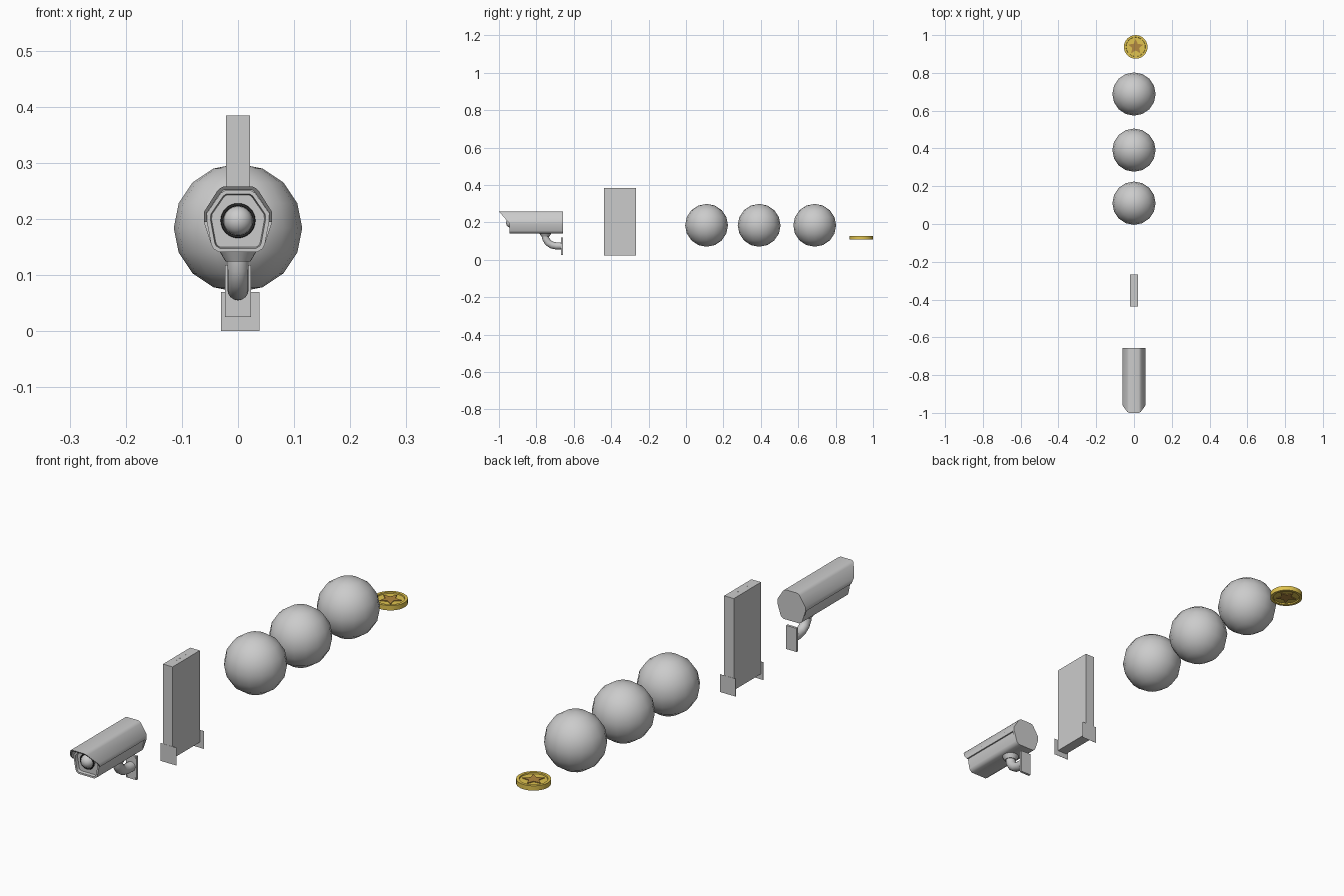
import bpy, bmesh, math
from mathutils import Vector, Matrix

if "Cube" in bpy.data.objects:
    bpy.data.objects.remove(bpy.data.objects["Cube"])


def material(name, rgb):
    m = bpy.data.materials.new(name)
    m.diffuse_color = (*rgb, 1)
    m.use_nodes = True
    m.node_tree.nodes["Principled BSDF"].inputs["Base Color"].default_value = m.diffuse_color
    return m


def finish(name, bm, mat=None, smooth=True):
    bmesh.ops.recalc_face_normals(bm, faces=bm.faces)
    me = bpy.data.meshes.new(name)
    bm.to_mesh(me)
    bm.free()
    ob = bpy.data.objects.new(name, me)
    bpy.context.collection.objects.link(ob)
    if mat:
        me.materials.append(mat)
    if smooth:
        bpy.ops.object.select_all(action='DESELECT')
        ob.select_set(True)
        bpy.context.view_layer.objects.active = ob
        bpy.ops.object.shade_smooth_by_angle(angle=math.radians(35))
    return ob


def loft(bm, front, back):
    """Closed solid between two matching loops; returns the first cap."""
    a = [bm.verts.new(p) for p in front]
    b = [bm.verts.new(p) for p in back]
    n = len(a)
    cap = bm.faces.new(a)
    bm.faces.new(b[::-1])
    for i in range(n):
        bm.faces.new((a[i], b[i], b[(i + 1) % n], a[(i + 1) % n]))
    bmesh.ops.recalc_face_normals(bm, faces=bm.faces)
    return cap


def mirrored(half):
    return half + [(-x, z) for x, z in reversed(half)]


def box(name, lo, hi):
    bm = bmesh.new()
    lo, hi = Vector(lo), Vector(hi)
    bmesh.ops.create_cube(bm, size=1, matrix=Matrix.Translation((lo + hi) / 2)
                          @ Matrix.Diagonal((*(hi - lo), 1)))
    return finish(name, bm, smooth=False)


def cone(name, center, r1, r2, depth, axis='Z', seg=24, mat=None):
    bm = bmesh.new()
    rot = Matrix.Rotation(math.pi / 2, 4, 'X') if axis == 'Y' else Matrix()
    bmesh.ops.create_cone(bm, cap_ends=True, segments=seg, radius1=r1, radius2=r2,
                          depth=depth, matrix=Matrix.Translation(center) @ rot)
    return finish(name, bm, mat)


def ball(name, center, r, u, v):
    bm = bmesh.new()
    bmesh.ops.create_uvsphere(bm, u_segments=u, v_segments=v, radius=r,
                              matrix=Matrix.Translation(center))
    ob = finish(name, bm, smooth=False)
    ob.data.polygons.foreach_set("use_smooth", [True] * len(ob.data.polygons))
    return ob


black = material("black", (0.02, 0.02, 0.02))
gold = material("gold", (0.75, 0.55, 0.08))
bronze = material("bronze", (0.45, 0.25, 0.05))

# Camera housing with stepped, recessed front
BACK = -0.657
low = [(0.023, 0.251), (0.031, 0.246), (0.055, 0.211), (0.056, 0.198),
       (0.048, 0.155), (0.044, 0.147), (0.034, 0.141)]
sect = mirrored(low)
bm = bmesh.new()
cap = loft(bm, [(x, -0.945, z) for x, z in sect], [(x, BACK - 0.004, z) for x, z in sect])
bmesh.ops.inset_region(bm, faces=[cap], thickness=0.007)
bmesh.ops.inset_region(bm, faces=[cap], thickness=0.002, depth=-0.012)
finish("camera_housing", bm)

# Hood: slanted C-shaped shell over the housing
outer = [(0.061, 0.195), (0.061, 0.212), (0.037, 0.25), (0.032, 0.255), (0.025, 0.258)]
inner = [(0.025, 0.2515), (0.031, 0.2465), (0.0555, 0.211), (0.0555, 0.195)]
hood = ([(-x, z) for x, z in outer] + outer[::-1]
        + inner[::-1] + [(-x, z) for x, z in inner])
bm = bmesh.new()
loft(bm, [(x, -1 + (0.258 - z) * 0.87, z) for x, z in hood], [(x, BACK, z) for x, z in hood])
finish("camera_hood", bm)

# Rear cap
rear = mirrored(outer[::-1] + low[-3:])
bm = bmesh.new()
loft(bm, [(x, BACK - 0.008, z) for x, z in rear], [(x, BACK, z) for x, z in rear])
finish("camera_rear_cap", bm)

# Lens: barrel, dark ring and glass dome
cone("lens_barrel", (0, -0.934, 0.197), 0.029, 0.029, 0.014, 'Y', 32)
bpy.ops.mesh.primitive_torus_add(major_segments=32, minor_segments=8, major_radius=0.0285,
                                 minor_radius=0.0025, location=(0, -0.941, 0.197),
                                 rotation=(math.pi / 2, 0, 0))
ring = bpy.context.object
ring.name = "lens_ring"
ring.data.materials.append(black)
bpy.ops.object.shade_smooth()
ball("lens_dome", (0, -0.936, 0.197), 0.026, 24, 16)

# Wall mount: neck, bent arm, plate and screws
cone("mount_neck", (0, -0.752, 0.134), 0.022, 0.034, 0.02)
path = [(-0.752, 0.13), (-0.75, 0.112), (-0.738, 0.092), (-0.718, 0.079),
        (-0.695, 0.074), (-0.662, 0.074)]
bm = bmesh.new()
rings = []
for i, p in enumerate(path):
    a, b = path[max(i - 1, 0)], path[min(i + 1, len(path) - 1)]
    t = Vector((0, b[0] - a[0], b[1] - a[1])).normalized()
    side = Vector((1, 0, 0))
    up = t.cross(side)
    rings.append([bm.verts.new(Vector((0, *p)) + 0.019 * (math.cos(k * math.pi / 8) * side
                  + math.sin(k * math.pi / 8) * up)) for k in range(16)])
for r, s in zip(rings, rings[1:]):
    for k in range(16):
        bm.faces.new((r[k], r[(k + 1) % 16], s[(k + 1) % 16], s[k]))
bm.faces.new(rings[0])
bm.faces.new(rings[-1])
finish("mount_arm", bm)
box("mount_plate", (-0.023, -0.667, 0.025), (0.023, BACK, 0.118))
for x in (-0.018, 0.018):
    for z in (0.031, 0.112):
        cone("mount_screw", (x, -0.668, z), 0.0035, 0.0035, 0.003, 'Y', 10)

# Standing panel with foot flanges and top vent dots
box("panel", (-0.021, -0.438, 0.022), (0.021, -0.268, 0.384))
for y in (-0.4388, -0.2672):
    box("panel_flange", (-0.03, y - 0.0004, 0), (0.038, y + 0.0004, 0.07))
for i in range(8):
    cone("vent_dot", (0, -0.42 + i * 0.019, 0.384), 0.002, 0.002, 0.001, seg=8)

# Row of three balls
for y in (0.11, 0.391, 0.688):
    ball("ball", (0, y, 0.184), 0.1145, 16, 8)

# Coin: disc recessed on both sides, with a star through it
CX, CY, CZ = 0.009, 0.9375, 0.117
bm = bmesh.new()
bmesh.ops.create_cone(bm, cap_ends=True, segments=32, radius1=0.0625, radius2=0.0625,
                      depth=0.019, matrix=Matrix.Translation((CX, CY, CZ)))
for cap in [f for f in bm.faces if len(f.verts) > 4]:
    bmesh.ops.inset_region(bm, faces=[cap], thickness=0.011)
    bmesh.ops.inset_region(bm, faces=[cap], thickness=0.001, depth=-0.005)
finish("coin", bm, gold)
star = []
for k in range(10):
    r, a = (0.019 if k % 2 else 0.042), math.pi / 2 + k * math.pi / 5
    star.append((CX + r * math.cos(a), CY + r * math.sin(a)))
bm = bmesh.new()
loft(bm, [(x, y, CZ - 0.0075) for x, y in star], [(x, y, CZ + 0.0075) for x, y in star])
finish("coin_star", bm, bronze, smooth=False)
